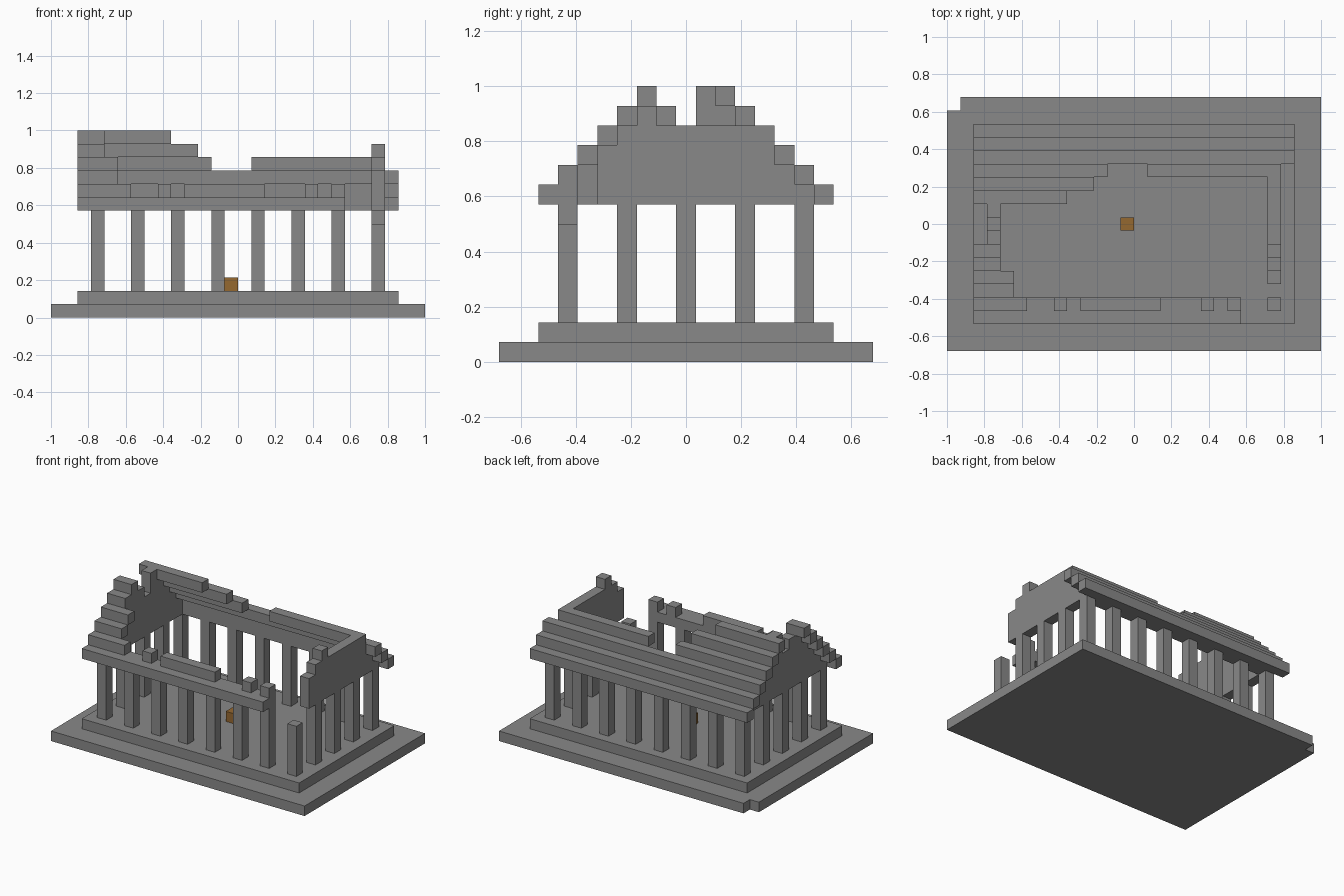
import bpy, bmesh

cube = bpy.data.objects.get("Cube")
if cube:
    bpy.data.objects.remove(cube, do_unlink=True)

LENGTH, DEPTH = 28, 19          # footprint in blocks
U = 2 / LENGTH                  # block size


def material(name, color):
    m = bpy.data.materials.new(name)
    m.use_nodes = True
    m.diffuse_color = color
    m.node_tree.nodes["Principled BSDF"].inputs["Base Color"].default_value = color
    return m


STONE = material("grey stone", (0.25, 0.25, 0.25, 1))
GOLD = material("gold", (0.30, 0.14, 0.03, 1))


def point(i, j, k):
    """Block coordinates to world position."""
    return ((i - LENGTH / 2) * U, (j - DEPTH / 2) * U, k * U)


def prism(name, base, axis, low, high, mat=STONE):
    """Extrude a polygon given in block coordinates along one axis."""
    bm = bmesh.new()
    face = bm.faces.new([bm.verts.new(point(*p)) for p in base])
    ext = bmesh.ops.extrude_face_region(bm, geom=[face])
    shift = [0, 0, 0]
    shift[axis] = (high - low) * U
    verts = [v for v in ext["geom"] if isinstance(v, bmesh.types.BMVert)]
    bmesh.ops.translate(bm, verts=verts, vec=shift)
    bmesh.ops.recalc_face_normals(bm, faces=bm.faces)
    mesh = bpy.data.meshes.new(name)
    bm.to_mesh(mesh)
    bm.free()
    mesh.materials.append(mat)
    obj = bpy.data.objects.new(name, mesh)
    bpy.context.collection.objects.link(obj)
    return obj


def box(name, x, y, z, mat=STONE):
    base = [(x[0], y[0], z[0]), (x[1], y[0], z[0]), (x[1], y[1], z[0]), (x[0], y[1], z[0])]
    return prism(name, base, 2, z[0], z[1], mat)


def gable(name, i, first, tops):
    """Stepped end wall, one block thick, with a top height for each block along y."""
    outline = [(i, first, 8)]
    for n, top in enumerate(tops):
        outline += [(i, first + n, top), (i, first + n + 1, top)]
    outline.append((i, first + len(tops), 8))
    prism(name, outline, 0, i, i + 1)


# Stepped platform, with one block missing from the lower step's back corner
corner = [(0, 0, 0), (28, 0, 0), (28, 19, 0), (1, 19, 0), (1, 18, 0), (0, 18, 0)]
prism("lower_step", corner, 2, 0, 1)
box("upper_step", (2, 26), (2, 17), (1, 2))

# Columns around the perimeter; the front corner one is broken short
for i in range(3, 25, 3):
    for j in range(3, 16, 3):
        if i in (3, 24) or j in (3, 15):
            top = 7 if (i, j) == (24, 3) else 8
            box("column", (i, i + 1), (j, j + 1), (2, top))

# Beams over the long colonnades
box("front_beam", (4, 22), (3, 4), (8, 9))
box("back_beam", (4, 24), (15, 16), (8, 9))

# Ruined end walls
gable("right_gable", 3, 3, [9, 10, 11, 12, 13, 13, 12, 14, 13, 12, 11, 10, 9])
gable("left_gable", 24, 5, [11, 12, 13, 12, 12, 12, 12, 12, 11, 10, 9])

# Back roof slope: each course one block higher and further in
back = [[(2, 26)], [(2, 26)], [(2, 26)], [(2, 12), (15, 25)], [(2, 11)], [(2, 9)]]
for n, spans in enumerate(back):
    for span in spans:
        box("back_roof_course", span, (16 - n, 17 - n), (8 + n, 9 + n))

# Front roof slope: mostly collapsed, with loose blocks left on the beam
front = [[(2, 22)], [(2, 6), (8, 9), (10, 16), (19, 20), (21, 22)],
         [(2, 5)], [(2, 5)], [(2, 4)], [(2, 4)]]
for n, spans in enumerate(front):
    for span in spans:
        box("front_roof_course", span, (2 + n, 3 + n), (8 + n, 9 + n))

# Gold block on the floor
box("gold_block", (13, 14), (9, 10), (2, 3), GOLD)
